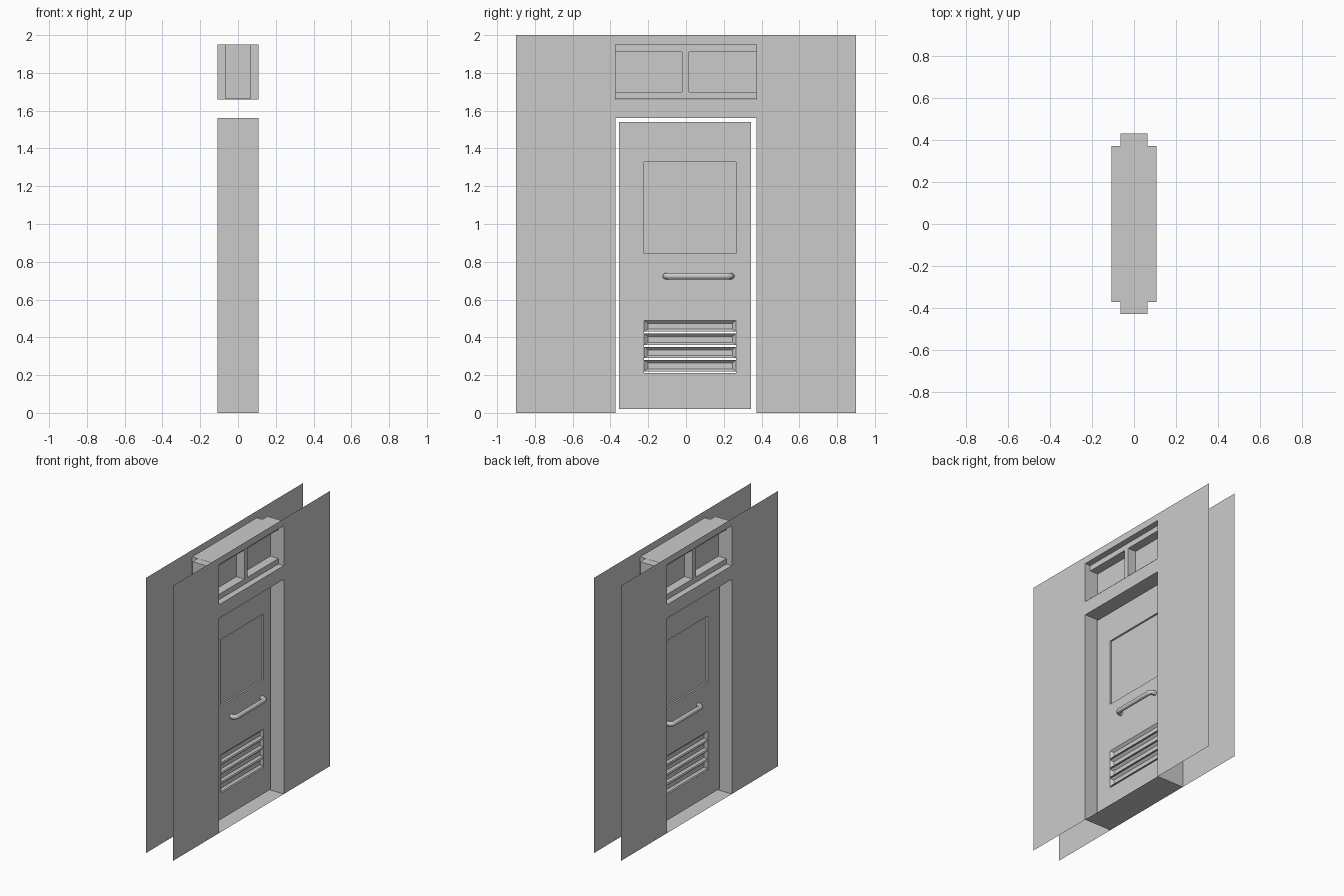
import bpy, bmesh
from math import sin, cos, pi

if "Cube" in bpy.data.objects:
    bpy.data.objects.remove(bpy.data.objects["Cube"])


def finish(name, bm):
    bmesh.ops.remove_doubles(bm, verts=bm.verts, dist=1e-5)
    bmesh.ops.recalc_face_normals(bm, faces=bm.faces)
    me = bpy.data.meshes.new(name)
    bm.to_mesh(me)
    bm.free()
    ob = bpy.data.objects.new(name, me)
    bpy.context.collection.objects.link(ob)
    return ob


def quad(bm, pts):
    bm.faces.new([bm.verts.new(p) for p in pts])


def panel(name, x, ys, zs, holes=(), depth=0):
    """Sheet of grid cells in the yz plane, skipping holes, optionally thickened about x."""
    bm = bmesh.new()
    for i in range(len(ys) - 1):
        for j in range(len(zs) - 1):
            if (i, j) not in holes:
                a, b, c, d = ys[i], ys[i + 1], zs[j], zs[j + 1]
                quad(bm, [(x, a, c), (x, b, c), (x, b, d), (x, a, d)])
    bmesh.ops.remove_doubles(bm, verts=bm.verts, dist=1e-5)
    bmesh.ops.dissolve_limit(bm, angle_limit=0.01, verts=bm.verts, edges=bm.edges)
    ob = finish(name, bm)
    if depth:
        m = ob.modifiers.new("thickness", 'SOLIDIFY')
        m.thickness, m.offset = depth, 0
    return ob


def rect(x, y0, y1, z0, z1):
    return [(x, y0, z0), (x, y1, z0), (x, y1, z1), (x, y0, z1)]


def bridge(bm, r0, r1):
    for k in range(4):
        n = (k + 1) % 4
        quad(bm, [r0[k], r0[n], r1[n], r1[k]])


def lining(name, y0, y1, z0, z1, w):
    bm = bmesh.new()
    bridge(bm, rect(-w, y0, y1, z0, z1), rect(w, y0, y1, z0, z1))
    return finish(name, bm)


W, Y = 0.108, 0.372

# Two thin wall skins with door and transom openings
for side, label in ((-1, "left"), (1, "right")):
    panel(f"wall_{label}", side * W, [-0.9, -Y, Y, 0.9],
          [0, 1.56, 1.66, 1.95, 2], {(1, 0), (1, 2)})

# Linings between the skins
lining("door_lining", -Y, Y, 0, 1.56, W)
lining("transom_lining", -Y, Y, 1.66, 1.95, W)

# Transom window frame with two panes
panel("transom_frame", 0, [-0.43, -0.385, -0.02, 0.017, 0.385, 0.432],
      [1.661, 1.70, 1.91, 1.949], {(1, 1), (3, 1)}, 0.13)
panel("transom_glass", 0, [-0.39, 0.39], [1.69, 1.92])

# Door leaf with window and vent openings
T = 0.02
L0, L1 = -0.222, 0.265
panel("door", 0, [-0.355, L0, L1, 0.345], [0.02, 0.21, 0.49, 0.845, 1.327, 1.54],
      {(1, 1), (1, 3)}, 2 * T)
panel("door_glass", 0, [L0, L1], [0.845, 1.327], depth=0.014)

# Vent slats: recessed on both faces with sloped rims, thin slits between
for n in range(4):
    top = 0.49 - 0.07 * n
    bot = top - 0.06
    bm = bmesh.new()
    for s in (-1, 1):
        inner = rect(s * 0.004, L0 + 0.02, L1 - 0.02, bot + 0.013, top - 0.016)
        bridge(bm, rect(s * T, L0, L1, bot, top), inner)
        quad(bm, inner)
    bridge(bm, rect(-T, L0, L1, bot, top), rect(T, L0, L1, bot, top))
    finish(f"vent_slat_{n + 1}", bm)

# Round pull handles on both sides of the door
A, B, X, R, Z = -0.107, 0.24, 0.055, 0.025, 0.724
for s, label in ((-1, "left"), (1, "right")):
    arc = [k * pi / 12 for k in range(7)]
    path = [(0.012, A)] + [(X - R + R * sin(t), A + R - R * cos(t)) for t in arc]
    path += [(X - R + R * cos(t), B - R + R * sin(t)) for t in arc] + [(0.012, B)]
    cu = bpy.data.curves.new(f"handle_{label}", 'CURVE')
    cu.dimensions = '3D'
    cu.bevel_depth, cu.bevel_resolution, cu.use_fill_caps = 0.0165, 4, True
    sp = cu.splines.new('POLY')
    sp.points.add(len(path) - 1)
    for p, (x, y) in zip(sp.points, path):
        p.co = (s * x, y, Z, 1)
    ob = bpy.data.objects.new(f"handle_{label}", cu)
    bpy.context.collection.objects.link(ob)
    bpy.ops.object.select_all(action='DESELECT')
    ob.select_set(True)
    bpy.context.view_layer.objects.active = ob
    bpy.ops.object.convert(target='MESH')
    bpy.ops.object.shade_smooth_by_angle()
